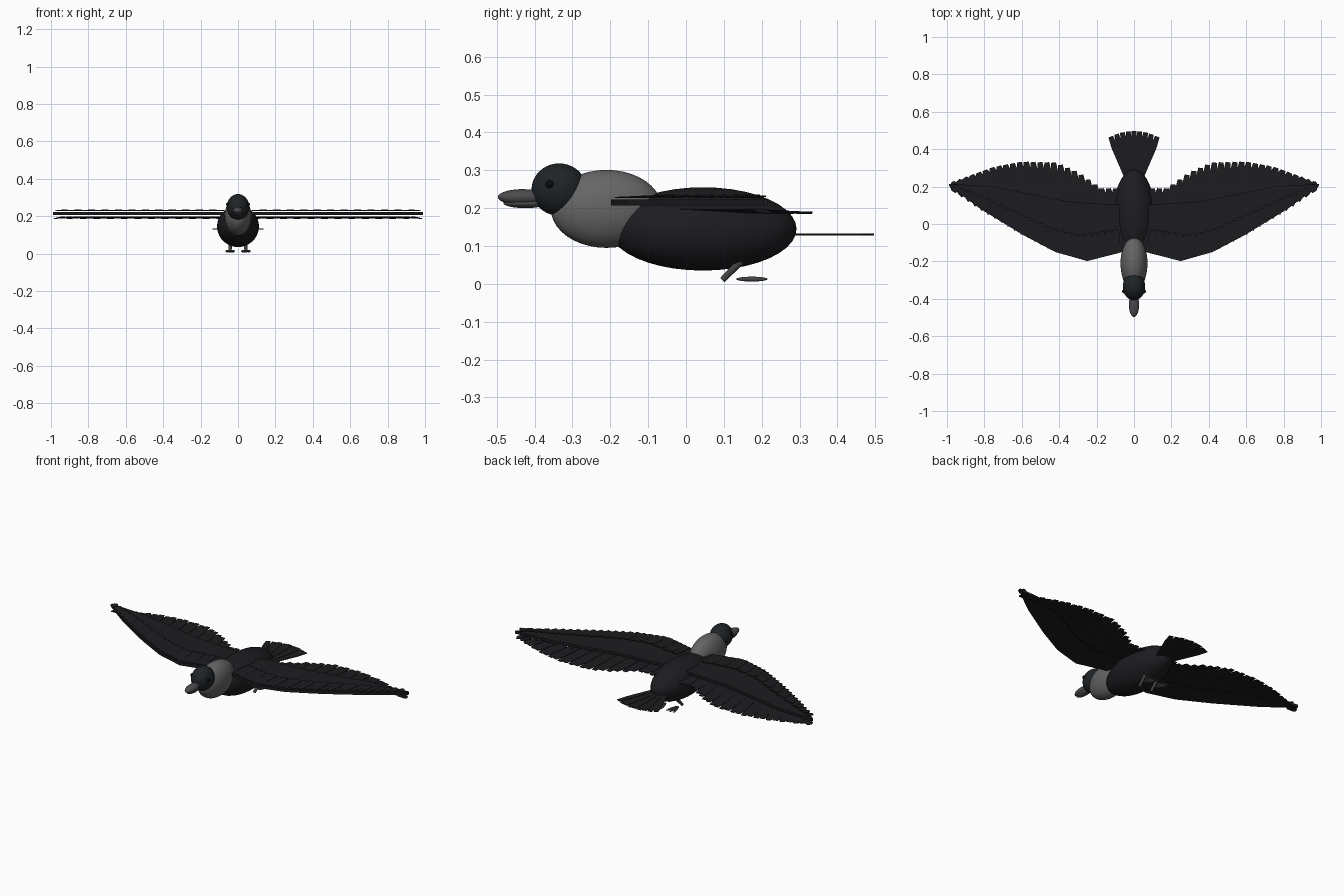
import bpy, bmesh, math
from mathutils import Matrix, Vector

if "Cube" in bpy.data.objects:
    bpy.data.objects.remove(bpy.data.objects["Cube"])


def material(name, rgb):
    m = bpy.data.materials.new(name)
    m.diffuse_color = (*rgb, 1)
    m.use_nodes = True
    m.node_tree.nodes["Principled BSDF"].inputs["Base Color"].default_value = m.diffuse_color
    return m


BLACK = material("black_plumage", (0.012, 0.012, 0.015))
HEAD = material("cap_plumage", (0.013, 0.017, 0.02))
GREY = material("grey_plumage", (0.13, 0.13, 0.13))
HORN = material("horn", (0.07, 0.07, 0.075))
EYE = material("eye_black", (0.004, 0.004, 0.004))
LEG = material("leg_skin", (0.06, 0.055, 0.055))


def finish(name, bm, mat, mirror=False, smooth=False):
    bmesh.ops.recalc_face_normals(bm, faces=bm.faces)
    for f in bm.faces:
        f.smooth = smooth
    me = bpy.data.meshes.new(name)
    bm.to_mesh(me)
    bm.free()
    ob = bpy.data.objects.new(name, me)
    bpy.context.collection.objects.link(ob)
    me.materials.append(mat)
    if mirror:
        ob.modifiers.new("mirror", 'MIRROR')
    return ob


def ball(bm, c, r, rot=None, seg=40):
    m = Matrix.Translation(c) @ (rot or Matrix()) @ Matrix.Diagonal((*r, 1))
    bmesh.ops.create_uvsphere(bm, u_segments=seg, v_segments=seg // 2, radius=1, matrix=m)


def ellipsoid(name, c, r, mat, mirror=False, rot=None, seg=40):
    bm = bmesh.new()
    ball(bm, c, r, rot, seg)
    return finish(name, bm, mat, mirror, True)


def slab(bm, pts, t):
    # thin plate with the given 3D outline, thickness t
    lo = [bm.verts.new((x, y, z - t / 2)) for x, y, z in pts]
    hi = [bm.verts.new((x, y, z + t / 2)) for x, y, z in pts]
    n = len(pts)
    bm.faces.new(lo[::-1])
    bm.faces.new(hi)
    for i in range(n):
        j = (i + 1) % n
        bm.faces.new((lo[i], lo[j], hi[j], hi[i]))


def feather(bm, root, tip, w0, w1, w2, t):
    # tapered blade: root width, belly width, tip width
    a, b = Vector(root), Vector(tip)
    d = (b - a).normalized()
    s = Vector((d.y, -d.x, 0)).normalized()
    m = a.lerp(b, 0.75)
    slab(bm, [a - s * w0 / 2, a + s * w0 / 2, m + s * w1 / 2,
              b + s * w2 / 2, b - s * w2 / 2, m - s * w1 / 2], t)


def curve(pts, x):
    for (x0, y0), (x1, y1) in zip(pts, pts[1:]):
        if x <= x1:
            return y0 + (y1 - y0) * (x - x0) / (x1 - x0)
    return pts[-1][1]


# body, neck, head, beak, eyes
ellipsoid("body", (0, 0.045, 0.145), (0.112, 0.247, 0.11), BLACK)
ellipsoid("neck", (0, -0.21, 0.198), (0.072, 0.147, 0.103), GREY)
ellipsoid("head", (0, -0.335, 0.249), (0.06, 0.073, 0.069), HEAD)
ellipsoid("upper_beak", (0, -0.432, 0.229), (0.027, 0.065, 0.021), HORN)
ellipsoid("lower_beak", (0, -0.424, 0.213), (0.022, 0.058, 0.013), HORN)
ellipsoid("eyes", (0.053, -0.36, 0.263), (0.011, 0.011, 0.011), EYE, True, seg=16)

# wing outlines
LEAD = [(0.04, -0.14), (0.08, -0.155), (0.25, -0.198), (0.42, -0.15),
        (0.6, -0.055), (0.82, 0.08), (0.99, 0.205)]
TRAIL = [(0.04, 0.19), (0.18, 0.19), (0.3, 0.275), (0.42, 0.328),
         (0.6, 0.333), (0.75, 0.305), (0.9, 0.25), (0.99, 0.21)]
COVERT = [(0.04, -0.02), (0.3, -0.055), (0.45, -0.02), (0.6, 0.05),
          (0.8, 0.14), (0.99, 0.208)]

# wing plates
bm = bmesh.new()
rear = [(0.99, 0.215), (0.75, 0.2), (0.55, 0.16), (0.35, 0.12), (0.04, 0.1)]
slab(bm, [(x, y, 0.215) for x, y in LEAD + rear], 0.016)
finish("wing_plates", bm, BLACK, True)

# long flight feathers
bm = bmesh.new()
N = 25
for i in range(N):
    x = 0.1 + 0.88 * i / (N - 1)
    rx = 0.08 + (x - 0.1) * 0.97
    front = curve(LEAD, rx)
    ty = curve(TRAIL, x)
    root = (rx, min(front + 0.55 * (ty - front), front + 0.18), 0.197)
    feather(bm, root, (x, ty, 0.186 + 0.003 * (i % 2)), 0.034, 0.046, 0.026, 0.003)
finish("flight_feathers", bm, BLACK, True)

# short covert feathers over the leading part
bm = bmesh.new()
for i in range(N):
    x = 0.1 + 0.87 * i / (N - 1)
    rx = 0.09 + (x - 0.1) * 0.98
    front = curve(LEAD, rx)
    ty = max(curve(COVERT, x), front + 0.012)
    feather(bm, (rx, front + 0.008, 0.228), (x, ty, 0.232 + 0.002 * (i % 2)),
            0.036, 0.042, 0.026, 0.003)
finish("covert_feathers", bm, BLACK, True)

# fanned tail feathers
bm = bmesh.new()
for i in range(-4, 5):
    k = i / 4
    z = 0.131 - 0.002 * abs(i % 2)
    feather(bm, (0.035 * k, 0.24, z), (0.125 * k, 0.497 - 0.03 * k * k, z),
            0.025, 0.036, 0.025, 0.004)
finish("tail_feathers", bm, BLACK)

# legs
bm = bmesh.new()
a, b = Vector((0.042, 0.145, 0.06)), Vector((0.042, 0.096, 0.01))
q = (a - b).to_track_quat('Z', 'Y').to_matrix().to_4x4()
bmesh.ops.create_cone(bm, cap_ends=True, segments=12, radius1=0.008, radius2=0.01,
                      depth=(a - b).length, matrix=Matrix.Translation((a + b) / 2) @ q)
ob = finish("legs", bm, LEG, True)

# splayed toes
bm = bmesh.new()
for k in (-1, 0, 1):
    ball(bm, (0.042 + 0.014 * k, 0.174, 0.0065 + 0.006), (0.006, 0.042, 0.0065),
         Matrix.Rotation(-0.25 * k, 4, 'Z'), 16)
finish("toes", bm, LEG, True, True)

# stand on the ground
low = 0.0
for o in bpy.data.objects:
    low = min(low, min(v.co.z for v in o.data.vertices))
for o in bpy.data.objects:
    o.location.z -= low
